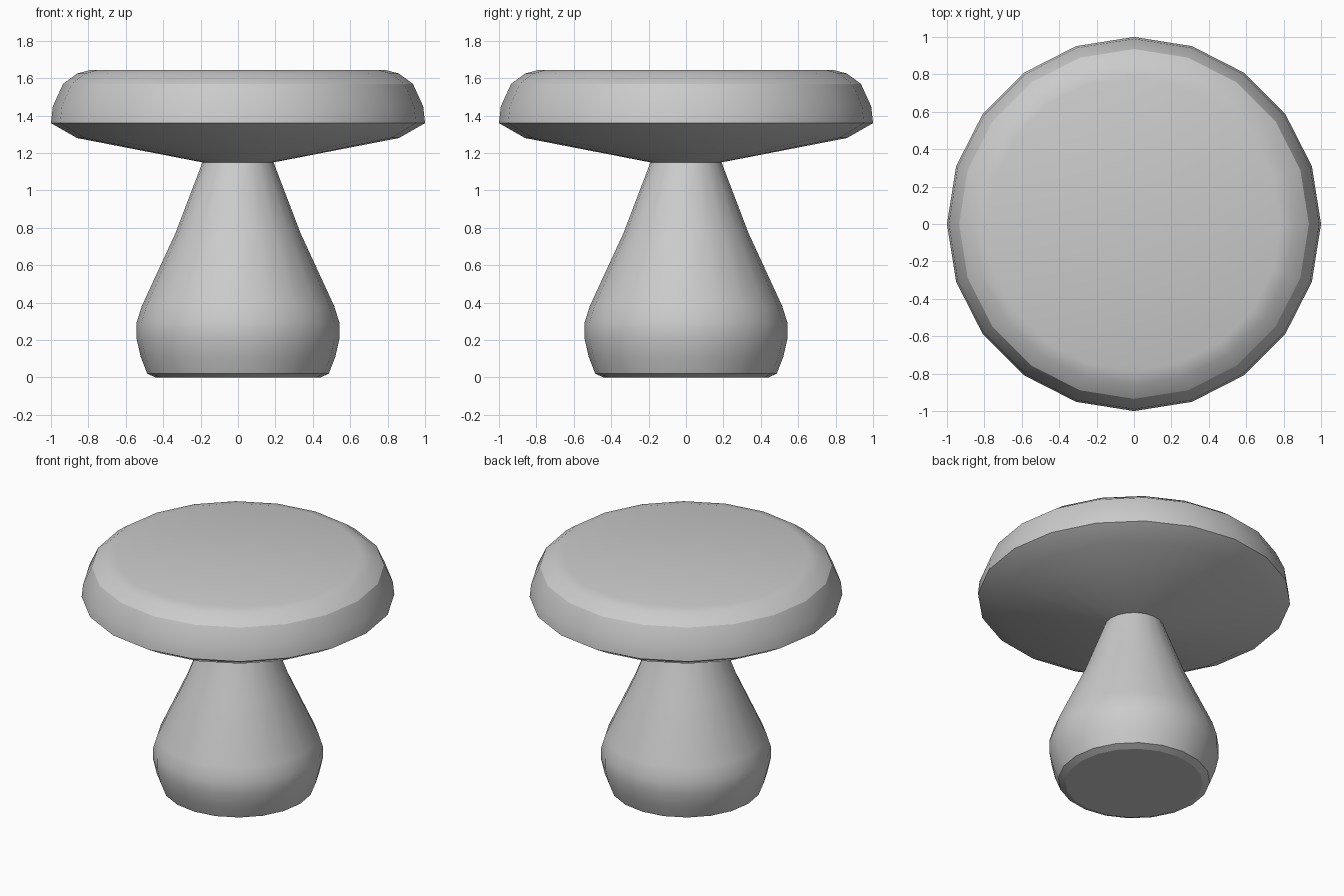
import bpy, bmesh, math

if "Cube" in bpy.data.objects:
    bpy.data.objects.remove(bpy.data.objects["Cube"])

SIDES = 20

def lathe(name, profile, cap_first=False, cap_last=False):
    """Revolve (radius, z) points, listed bottom to top, around z."""
    bm = bmesh.new()
    rings = []
    for r, z in profile:
        rings.append([bm.verts.new((r * math.cos(2 * math.pi * i / SIDES),
                                    r * math.sin(2 * math.pi * i / SIDES), z))
                      for i in range(SIDES)])
    for a, b in zip(rings, rings[1:]):
        for i in range(SIDES):
            j = (i + 1) % SIDES
            bm.faces.new((a[i], a[j], b[j], b[i]))
    if cap_first:
        bm.faces.new(rings[0][::-1])
    if cap_last:
        bm.faces.new(rings[-1])
    mesh = bpy.data.meshes.new(name)
    bm.to_mesh(mesh)
    bm.free()
    obj = bpy.data.objects.new(name, mesh)
    bpy.context.collection.objects.link(obj)
    bpy.ops.object.select_all(action='DESELECT')
    obj.select_set(True)
    bpy.context.view_layer.objects.active = obj
    bpy.ops.object.shade_smooth_by_angle(angle=math.radians(22))
    return obj

# Bulbous stem tapering up to the cap
lathe("stem", [(0.44, 0), (0.485, 0.02), (0.52, 0.11), (0.543, 0.21),
               (0.543, 0.29), (0.515, 0.38), (0.335, 0.77), (0.19, 1.15)],
      cap_first=True)

# Wide cap with a shallow conical underside and a flat top
lathe("cap", [(0.19, 1.15), (0.86, 1.28), (1.0, 1.36), (0.99, 1.45),
              (0.935, 1.57), (0.86, 1.625), (0.785, 1.645)],
      cap_last=True)
